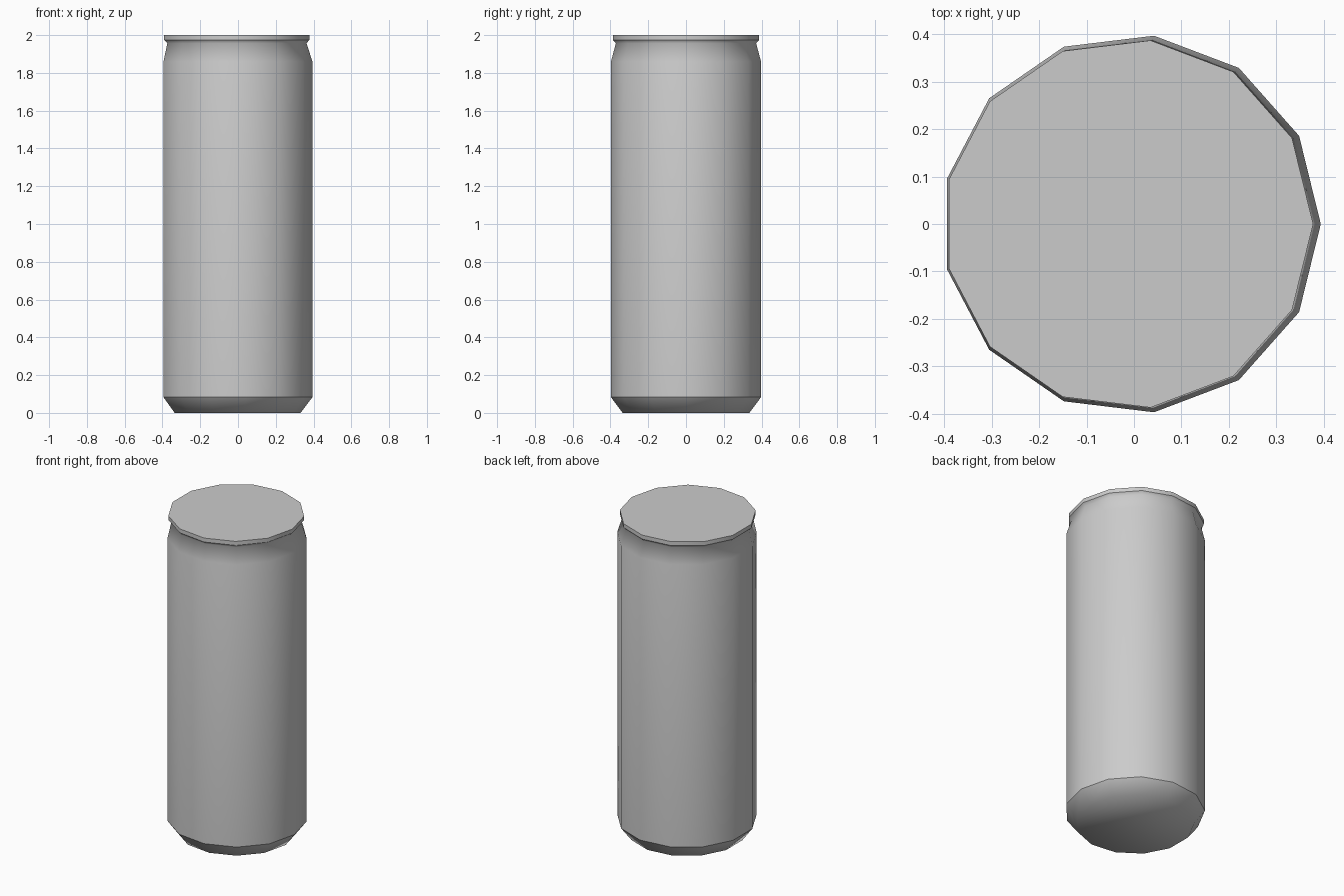
import bpy, bmesh, math

if "Cube" in bpy.data.objects:
    bpy.data.objects.remove(bpy.data.objects["Cube"])

SIDES = 13
# profile rings: height, radius, x offset of the ring centre
RINGS = [(0.0, 0.338, -0.007), (0.083, 0.4, -0.006), (1.86, 0.4, -0.006),
         (1.957, 0.374, -0.011), (1.975, 0.39, -0.012), (2.0, 0.39, -0.012)]
SHARP_RINGS = (1, 4, 5)


def ring(bm, z, r, cx):
    step = 2 * math.pi / SIDES
    return [bm.verts.new((cx + r * math.cos(i * step), r * math.sin(i * step), z))
            for i in range(SIDES)]


# can body: stacked rings joined by walls, closed at both ends
bm = bmesh.new()
loops = [ring(bm, *row) for row in RINGS]
for low, high in zip(loops, loops[1:]):
    for i in range(SIDES):
        j = (i + 1) % SIDES
        bm.faces.new((low[i], low[j], high[j], high[i]))
bm.faces.new(loops[0][::-1])
bm.faces.new(loops[-1])

# smooth walls and base, crisp base chamfer, rim and lid edges
for f in bm.faces:
    f.smooth = True
for k in SHARP_RINGS:
    for i in range(SIDES):
        bm.edges.get((loops[k][i], loops[k][(i + 1) % SIDES])).smooth = False

mesh = bpy.data.meshes.new("drink_can")
bm.to_mesh(mesh)
bm.free()
can = bpy.data.objects.new("drink_can", mesh)
bpy.context.collection.objects.link(can)
